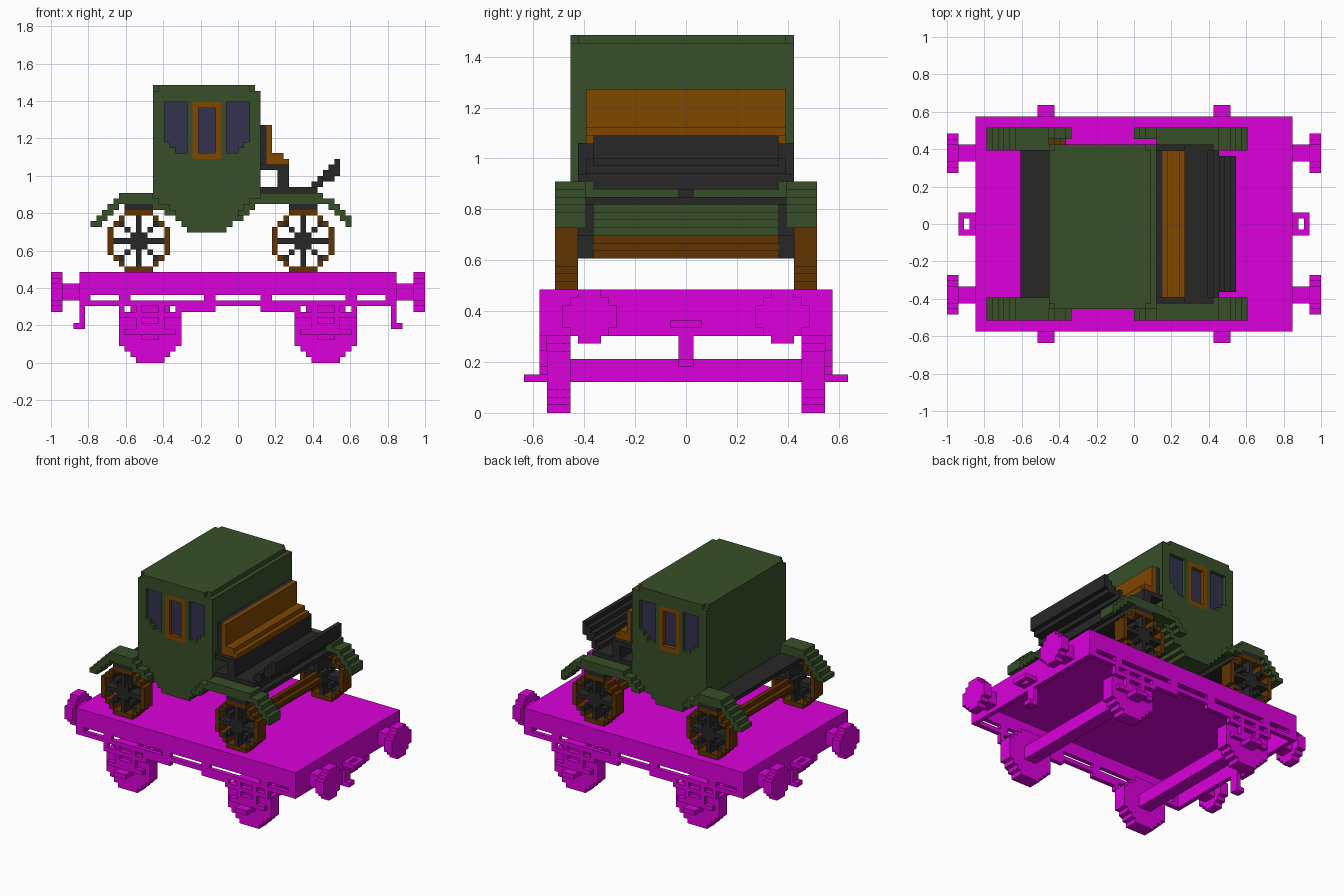
import bpy, bmesh

if "Cube" in bpy.data.objects:
    bpy.data.objects.remove(bpy.data.objects["Cube"], do_unlink=True)

U = 1 / 33  # size of one block


def material(name, hex_colour):
    rgb = [int(hex_colour[i:i + 2], 16) / 255 for i in (0, 2, 4)]
    lin = [c / 12.92 if c <= 0.04045 else ((c + 0.055) / 1.055) ** 2.4 for c in rgb]
    m = bpy.data.materials.new(name)
    m.use_nodes = True
    m.diffuse_color = (*lin, 1)
    m.node_tree.nodes["Principled BSDF"].inputs["Base Color"].default_value = (*lin, 1)
    return m


MAGENTA = material("magenta", "DC00DC")
GREEN = material("dark green", "384F29")
DARK = material("charcoal", "272727")
WOOD = material("light brown", "7F4700")
RIM = material("dark brown", "623300")
GLASS = material("window blue", "32324E")


def flip(boxes, axis, centre=0):
    """Mirror boxes (x0, x1, y0, y1, z0, z1) about a plane."""
    out = []
    for b in boxes:
        b = list(b)
        b[2 * axis], b[2 * axis + 1] = 2 * centre - b[2 * axis + 1], 2 * centre - b[2 * axis]
        out.append(tuple(b))
    return out


def both(boxes, axis, centre=0):
    return list(boxes) + flip(boxes, axis, centre)


def part(name, mat, boxes):
    """One object made of axis-aligned blocks, in block units."""
    bm = bmesh.new()
    for x0, x1, y0, y1, z0, z1 in boxes:
        vs = bmesh.ops.create_cube(bm, size=1)["verts"]
        for v in vs:
            v.co = ((x0 + x1) / 2 + v.co.x * (x1 - x0),
                    (y0 + y1) / 2 + v.co.y * (y1 - y0),
                    (z0 + z1) / 2 + v.co.z * (z1 - z0))
            v.co *= U
    me = bpy.data.meshes.new(name)
    bm.to_mesh(me)
    bm.free()
    me.materials.append(mat)
    ob = bpy.data.objects.new(name, me)
    bpy.context.collection.objects.link(ob)


def disc(r):
    """Stepped disc as rows (half width, row)."""
    return [(max(i for i in range(r + 1) if round((i * i + j * j) ** 0.5) <= r) + 0.5, j)
            for j in range(-r, r + 1)]


# ---- Flat wagon ----
part("wagon_deck", MAGENTA, [(-28, 28, -19, 19, 15, 16)])
part("wagon_end_beams", MAGENTA, both([(27, 28, -19, 19, 10, 15)], 0))

# Slotted side frames
rail = [(-27, 27, 18, 19, 12, 15), (-27, 27, 18, 19, 10, 11)]
rail += both([(a, b, 18, 19, 11, 12) for a, b in ((4, 6), (19, 21), (26, 27))], 0)
rail += both([(4, 11, 18, 19, 9, 10), (20, 21, 18, 19, 9, 10)], 0)
part("wagon_side_frames", MAGENTA, both(rail, 1))

# Wheels, axles and axle guards
C = 15.5
wheel = [(C - w, C + w, 15, 18, 5 + j, 6 + j) for w, j in disc(5)]
part("wagon_wheels", MAGENTA, both(both(wheel, 1), 0))
part("wagon_axles", MAGENTA, both([(14, 17, -15, 15, 4, 7)], 0))
guard = [(10, 21, 18, 19, 8, 9), (11, 20, 18, 19, 5, 6),
         (13, 14, 18, 19, 5, 10), (17, 18, 18, 19, 5, 10),
         (14, 17, 18, 21, 4, 5), (14, 17, 18, 19, 5, 7)]
part("wagon_axle_guards", MAGENTA, both(both(guard, 1), 0))

# Buffers and couplings
buffer = [(31, 33, 12.5 - w, 12.5 + w, 12 + j, 13 + j) for w, j in disc(3)]
buffer.append((28, 31, 11, 14, 11, 14))
part("buffers", MAGENTA, both(both(buffer, 1), 0))
hook = [(30, 31, -2, 2, 11, 12), (28, 29, -2, 2, 11, 12),
        (29, 30, 1, 2, 11, 12), (29, 30, -2, -1, 11, 12),
        (27, 28, -1, 1, 6, 10), (28, 29, -1, 1, 6, 7)]
part("couplings", MAGENTA, both(hook, 0))

# ---- Carriage cabin, with notched roof corners ----
MID = -5.5
cabin = [(-15, 4, -14, 13, 28, 48), (-15, 3, -14, 13, 48, 49), (-14, 2, -15, 14, 48, 49)]
for z, x0, x1 in ((23, -9, -2), (24, -10, -1), (25, -11, 1), (26, -12, 2), (27, -13, 3)):
    cabin.append((x0, x1, -15, 14, z, z + 1))
part("cabin_body", GREEN, cabin)

# Side walls with window openings, around a framed door
wall = [(-15, 4, 13, 14, 46, 48), (-15, 4, 13, 14, 28, 36)]
wall += both([(-15, -13, 13, 14, 36, 46), (-9, -8, 13, 14, 36, 46), (-13, -9, 13, 14, 36, 37),
              (-13, -12, 13, 14, 37, 39), (-12, -11, 13, 14, 37, 38)], 0, MID)
part("cabin_walls", GREEN, both(wall, 1, -0.5))
frame = [(-8, -3, 13, 14, 45, 46), (-8, -3, 13, 14, 36, 37),
         (-8, -7, 13, 14, 37, 45), (-4, -3, 13, 14, 37, 45)]
part("door_frames", WOOD, both(frame, 1, -0.5))
glass = [(-7, -4, 13, 13.2, 37, 45)] + both([(-13, -9, 13, 13.2, 37, 46)], 0, MID)
part("windows", GLASS, both(glass, 1, -0.5))

# ---- Driver's bench and footboard ----
part("bench_cushions", WOOD, [(5, 6, -13, 13, 36, 42), (6, 8, -13, 13, 36, 37),
                              (5, 9, -13, 13, 35, 36)])
part("bench_base", DARK, [(4, 5, -13, 13, 35, 42), (4, 9, -14, 14, 34, 35),
                          (7, 9, -14, 14, 31, 34)])
part("footboard", DARK, [(4, 14, -14, 14, 30, 31), (4, 14, -12, 12, 29, 30),
                         (13, 15, -13, 13, 31, 32), (14, 15, -13, 13, 32, 33),
                         (15, 17, -12, 12, 32, 33), (15, 18, -12, 12, 33, 34),
                         (16, 18, -12, 12, 34, 35), (17, 18, -12, 12, 35, 36),
                         (10, 13, -1, 1, 28, 29)])

# ---- Mudguards ----
rear = [(-26, -24, 24), (-25, -23, 25), (-24, -22, 26), (-23, -21, 27), (-22, -15, 28), (-21, -15, 29)]
front = [(19, 20, 24), (18, 20, 25), (17, 19, 26), (16, 18, 27), (4, 17, 28), (4, 15, 29)]
tails = [(-15, -14, 28), (-15, -12, 27), (-13, -11, 26), (0, 2, 26), (1, 3, 27), (2, 4, 28)]
for name, steps, inner in (("rear_mudguards", rear, 13), ("front_mudguards", front, 13),
                           ("mudguard_tails", tails, 15)):
    part(name, GREEN, both([(a, b, inner, 17, z, z + 1) for a, b, z in steps], 1))

# ---- Carriage wheels and running gear ----
for name, cx in (("rear", -17.5), ("front", 11.5)):
    rim, spokes = [], []
    for i in range(-5, 6):
        for j in range(-5, 6):
            d = round((i * i + j * j) ** 0.5)
            x, z = cx + i - 0.5, 21 + j
            if d == 5:
                rim.append((x, x + 1, 14, 17, z, z + 1))
            elif d < 5 and (i == 0 or j == 0 or abs(i) == abs(j) or d <= 1):
                spokes.append((x, x + 1, 14, 17, z, z + 1))
    part(name + "_wheel_rims", RIM, both(rim, 1))
    part(name + "_wheel_spokes", DARK, both(spokes, 1))
    part(name + "_axle", RIM, [(cx - 0.5, cx + 0.5, -12, 12, 20, 23),
                               (cx - 1.5, cx + 1.5, -12, 12, 21, 22)])
    part(name + "_suspension", DARK, [(cx - 2.5, cx + 2.5, -13, 13, 27, 28)]
         + both([(cx - 0.5, cx + 0.5, 12, 14, 20, 27), (cx - 1.5, cx + 1.5, 12, 14, 20, 23),
                 (cx - 2.5, cx + 2.5, 13, 17, 27, 28)], 1))
